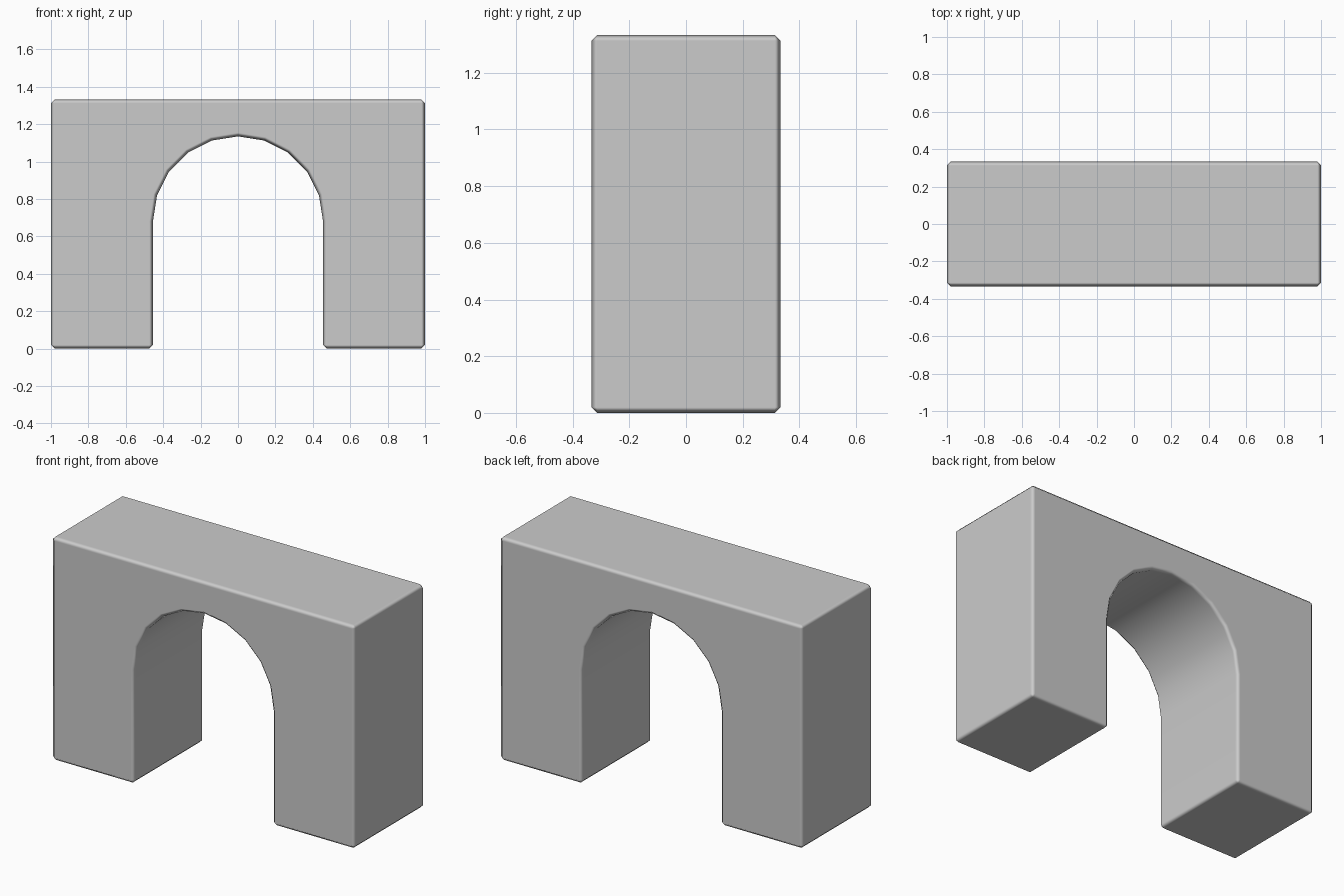
import bpy, bmesh, math

if "Cube" in bpy.data.objects:
    bpy.data.objects.remove(bpy.data.objects["Cube"])

HALF_W, HALF_D, HEIGHT = 1.0, 0.333, 1.333
RADIUS, SPRING, SEGMENTS = 0.455, 0.68, 10

# Front outline: outer block, then the round-headed opening from left to right
outline = [(RADIUS, 0), (HALF_W, 0), (HALF_W, HEIGHT), (-HALF_W, HEIGHT),
           (-HALF_W, 0), (-RADIUS, 0)]
for i in range(SEGMENTS + 1):
    a = math.pi * (1 - i / SEGMENTS)
    outline.append((RADIUS * math.cos(a), SPRING + RADIUS * math.sin(a)))

# Extrude the outline through the depth
bm = bmesh.new()
face = bm.faces.new([bm.verts.new((x, -HALF_D, z)) for x, z in outline])
geom = bmesh.ops.extrude_face_region(bm, geom=[face], use_keep_orig=True)["geom"]
bmesh.ops.translate(bm, vec=(0, 2 * HALF_D, 0),
                    verts=[g for g in geom if isinstance(g, bmesh.types.BMVert)])
bmesh.ops.recalc_face_normals(bm, faces=bm.faces)
for f in bm.faces:
    f.smooth = True
mesh = bpy.data.meshes.new("arch_block")
bm.to_mesh(mesh)
bm.free()
arch = bpy.data.objects.new("arch_block", mesh)
bpy.context.collection.objects.link(arch)

# Small softened chamfer on the sharp edges only
bevel = arch.modifiers.new("edge_chamfer", 'BEVEL')
bevel.width = 0.02
bevel.segments = 1
bevel.limit_method = 'ANGLE'
bevel.angle_limit = math.radians(30)
bevel.harden_normals = True
